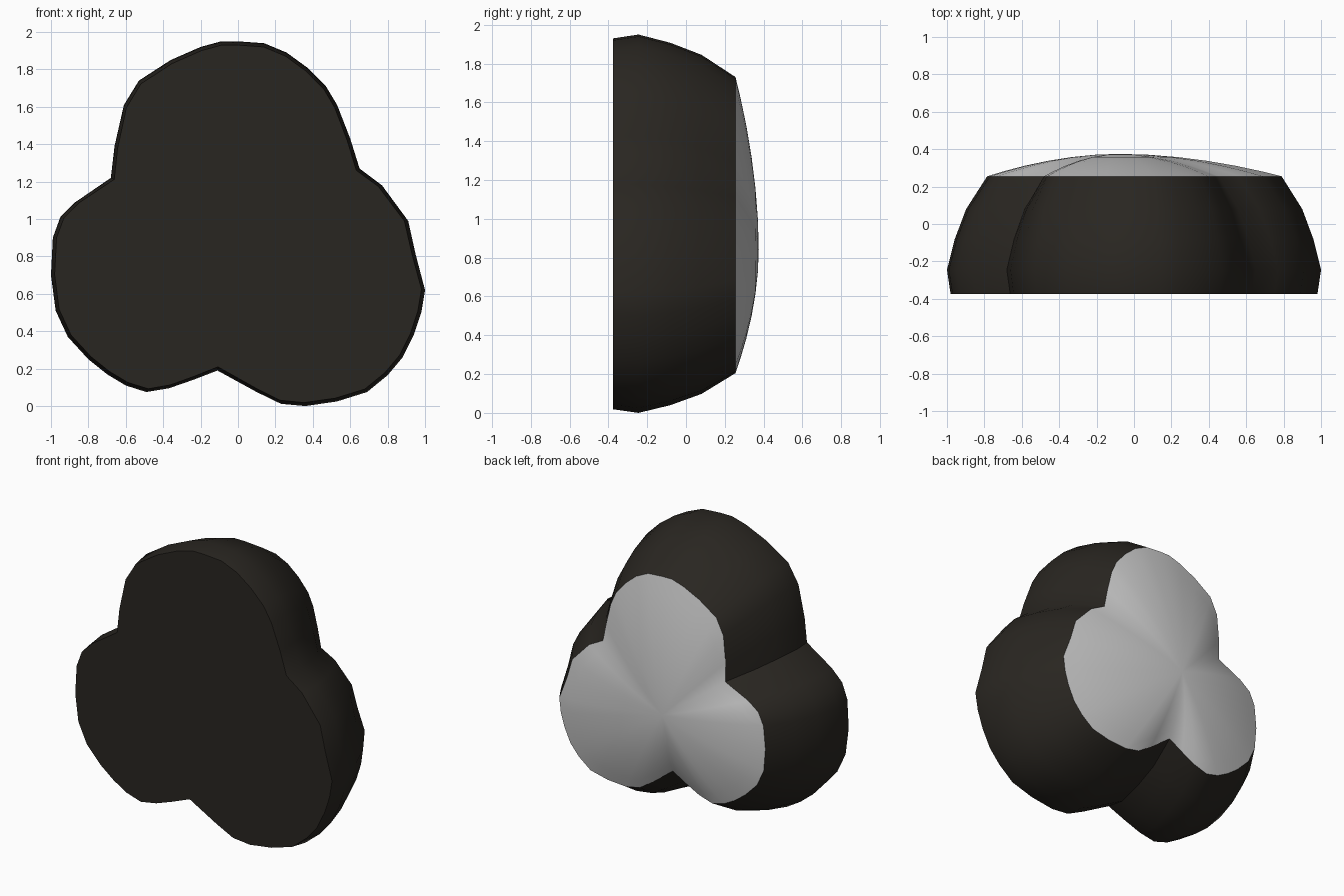
import bpy, bmesh, math
from mathutils import Vector

if "Cube" in bpy.data.objects:
    bpy.data.objects.remove(bpy.data.objects["Cube"])

# Three-lobed silhouette (x, z), clockwise from the top
OUTLINE = [(0.0, 1.95), (0.14, 1.94), (0.26, 1.89), (0.37, 1.81), (0.47, 1.71), (0.53, 1.61),
           (0.60, 1.43), (0.65, 1.27), (0.77, 1.18), (0.91, 0.99), (0.95, 0.81), (1.0, 0.62),
           (0.98, 0.50), (0.94, 0.38), (0.88, 0.26), (0.80, 0.165), (0.69, 0.075), (0.53, 0.025),
           (0.36, 0.0), (0.23, 0.012), (0.10, 0.075), (-0.11, 0.19), (-0.24, 0.14), (-0.37, 0.095),
           (-0.49, 0.075), (-0.60, 0.11), (-0.70, 0.17), (-0.80, 0.25), (-0.91, 0.37),
           (-0.975, 0.51), (-1.0, 0.70), (-0.99, 0.90), (-0.95, 1.01), (-0.87, 1.09),
           (-0.68, 1.22), (-0.66, 1.39), (-0.61, 1.61), (-0.53, 1.74), (-0.36, 1.85),
           (-0.20, 1.92), (-0.09, 1.95)]
CENTRE = Vector((0.0, 0.92))
PEAK = Vector((-0.08, 0.84))


def inset(amount):
    """Outline pulled towards the centre by a constant distance."""
    result = []
    for p in OUTLINE:
        d = Vector(p) - CENTRE
        result.append(CENTRE + d * (1 - amount / d.length))
    return result


def loft(name, rings, start=None, end=None):
    """Skin rings of points; close ends with a face or a centre point."""
    bm = bmesh.new()
    loops = [[bm.verts.new(p) for p in ring] for ring in rings]
    n = len(OUTLINE)
    for a, b in zip(loops, loops[1:]):
        for i in range(n):
            j = (i + 1) % n
            bm.faces.new((a[i], a[j], b[j], b[i]))
    for point, ring in ((start, loops[0]), (end, loops[-1])):
        if point:
            tip = bm.verts.new(point)
            for i in range(n):
                bm.faces.new((ring[i], ring[(i + 1) % n], tip))
    bmesh.ops.recalc_face_normals(bm, faces=bm.faces)
    # An open skin is oriented explicitly: outward means away from the axis / to the back
    bm.normal_update()
    score = sum(f.normal.dot(f.calc_center_median() - Vector((0, -0.2, 0.92))) * f.calc_area()
                for f in bm.faces)
    if score < 0:
        bmesh.ops.reverse_faces(bm, faces=bm.faces)
    mesh = bpy.data.meshes.new(name)
    bm.to_mesh(mesh)
    bm.free()
    obj = bpy.data.objects.new(name, mesh)
    bpy.context.collection.objects.link(obj)
    bpy.ops.object.select_all(action='DESELECT')
    obj.select_set(True)
    bpy.context.view_layer.objects.active = obj
    bpy.ops.object.shade_smooth_by_angle(angle=math.radians(40))
    return obj


# Dark body: flat front, rounded taper towards the back
SECTIONS = [(-0.375, 0.02), (-0.245, 0.0), (-0.08, 0.043), (0.08, 0.105), (0.255, 0.22)]
body = loft("lobed_body",
            [[(p.x, y, p.y) for p in inset(amount)] for y, amount in SECTIONS],
            start=(0, -0.375, 0.92))
dark = bpy.data.materials.new("dark_brown")
dark.diffuse_color = (0.022, 0.019, 0.015, 1)
dark.use_nodes = True
dark.node_tree.nodes["Principled BSDF"].inputs["Base Color"].default_value = dark.diffuse_color
body.data.materials.append(dark)

# Grey domed cap on the back
rim = inset(0.22)
cap_rings = []
for t in (1.0, 0.88, 0.72, 0.54, 0.36, 0.18):
    y = 0.255 + 0.12 * (1 - t ** 1.9)
    cap_rings.append([(q.x, y, q.y) for q in (PEAK.lerp(p, t) for p in rim)])
loft("domed_cap", cap_rings, end=(PEAK.x, 0.375, PEAK.y))
